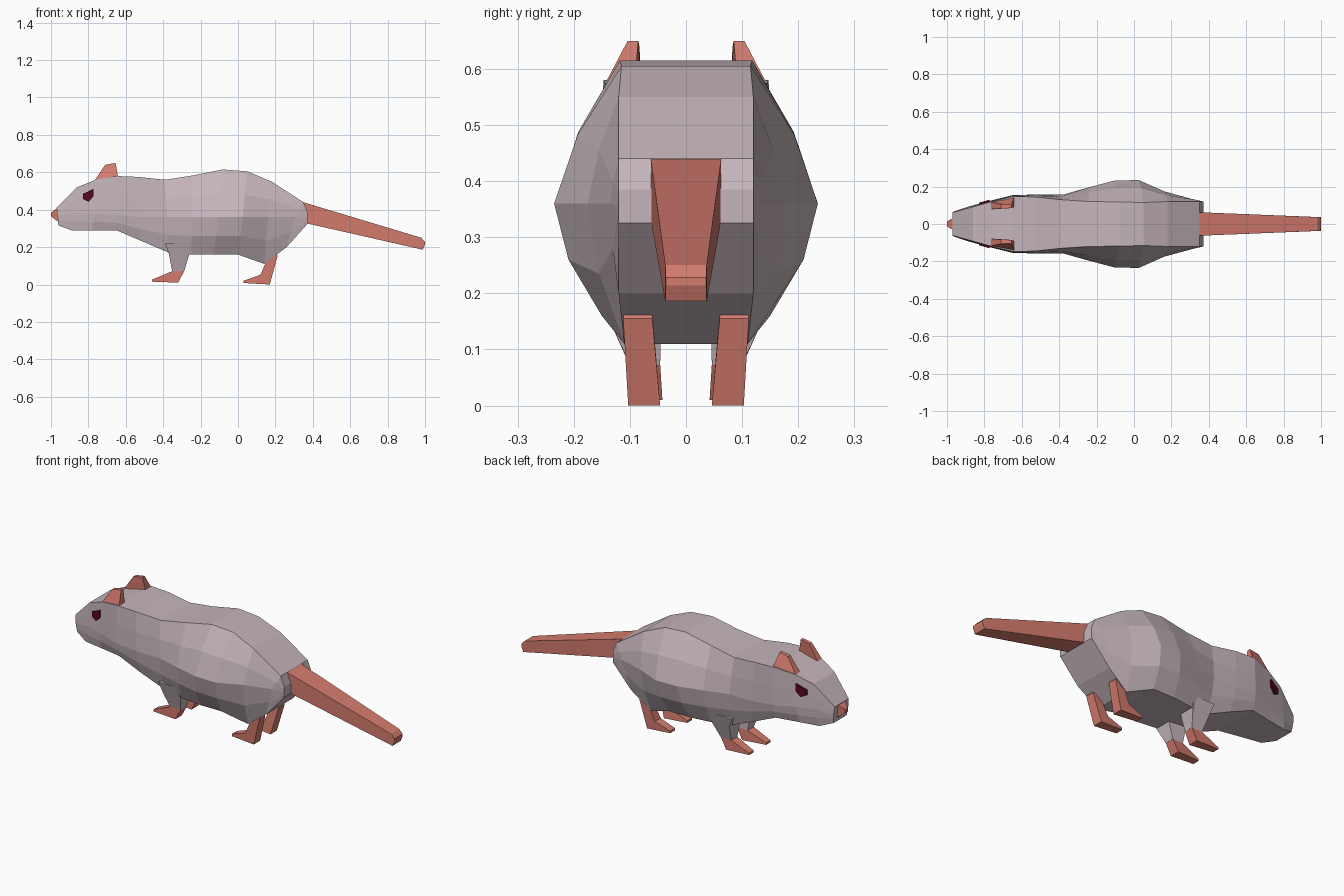
import bpy, bmesh


def material(name, rgb):
    m = bpy.data.materials.new(name)
    m.diffuse_color = (*rgb, 1)
    return m


FUR = material("lilac_grey_fur", (0.56, 0.465, 0.50))
SKIN = material("pink_skin", (0.66, 0.20, 0.155))
EYE = material("dark_red_eye", (0.095, 0.002, 0.016))


def finish(name, bm, mat, mirror=False):
    bmesh.ops.recalc_face_normals(bm, faces=bm.faces)
    mesh = bpy.data.meshes.new(name)
    bm.to_mesh(mesh)
    bm.free()
    mesh.materials.append(mat)
    ob = bpy.data.objects.new(name, mesh)
    bpy.context.collection.objects.link(ob)
    if mirror:
        mod = ob.modifiers.new("mirror", 'MIRROR')
        mod.use_axis = (False, True, False)
    return ob


def loft(name, rings, mat, mirror=False):
    """Skin a list of equal-length point rings and cap both ends."""
    bm = bmesh.new()
    vs = [[bm.verts.new(p) for p in ring] for ring in rings]
    n = len(vs[0])
    for a, b in zip(vs, vs[1:]):
        for i in range(n):
            j = (i + 1) % n
            bm.faces.new((a[i], a[j], b[j], b[i]))
    bm.faces.new(vs[0])
    bm.faces.new(vs[-1])
    return finish(name, bm, mat, mirror)


def slab(name, pts, mat):
    """Mirrored slab from a side profile of (x, z, y_inner, y_outer)."""
    return loft(name, [[(x, yi, z) for x, z, yi, yo in pts],
                       [(x, yo, z) for x, z, yi, yo in pts]], mat, True)


# Body: top (x, z, half width), middle (z, half width), bottom (x, z, half width)
SECTIONS = [
    (-.97, .41, .062, .365, .066, -.96, .315, .058),
    (-.86, .52, .092, .385, .096, -.89, .29, .085),
    (-.76, .56, .12, .38, .124, -.78, .29, .105),
    (-.65, .58, .147, .37, .154, -.65, .29, .13),
    (-.53, .575, .145, .36, .158, -.51, .23, .13),
    (-.39, .56, .13, .36, .157, -.37, .17, .12),
    (-.24, .583, .12, .36, .195, -.25, .16, .135),
    (-.08, .615, .118, .36, .232, -.13, .16, .15),
    (.05, .605, .115, .36, .235, 0, .16, .15),
    (.18, .55, .12, .36, .175, .14, .11, .11),
    (.35, .44, .12, .36, .135, .26, .20, .12),
    (.372, .385, .12, .355, .12, .372, .325, .12),
]


def body_ring(xt, zt, wt, zm, wm, xb, zb, wb):
    xm = (xt + xb) / 2
    half = [
        (xt, wt, zt),
        ((xt + xm) / 2, (wt + wm) / 2 + .15 * abs(wm - wt), (zt + zm) / 2),
        (xm, wm, zm),
        ((xb + xm) / 2, (wb + wm) / 2 + .2 * abs(wm - wb), (zb + zm) / 2),
        (xb, wb, zb),
    ]
    return half + [(x, -y, z) for x, y, z in reversed(half)]


loft("body", [body_ring(*s) for s in SECTIONS], FUR)


# Tail and nose: tapered boxes
def box_ring(xt, zt, xb, zb, w):
    return [(xt, w, zt), (xt, -w, zt), (xb, -w, zb), (xb, w, zb)]


loft("tail", [box_ring(.345, .441, .345, .332, .063),
              box_ring(.98, .25, .988, .186, .037),
              box_ring(1.0, .228, 1.0, .214, .036)], SKIN)
loft("nose", [box_ring(-.955, .415, -.955, .335, .034),
              box_ring(-.98, .40, -.975, .345, .026),
              box_ring(-1.0, .383, -1.0, .365, .012)], SKIN)

# Ears: leaning inward, thin at the top
slab("ears", [(-.77, .55, .078, .118), (-.71, .64, .083, .106),
              (-.655, .65, .085, .104), (-.64, .57, .092, .146)], SKIN)

# Eyes: small hexagons set into the sides of the head
EYE_PROFILE = [(-.83, .485), (-.805, .495), (-.772, .512), (-.772, .472),
               (-.80, .442), (-.83, .458)]
slab("eyes", [(x, z, .095, .122 + .28 * (x + .8)) for x, z in EYE_PROFILE], EYE)

# Front legs: furry upper part and pink foot
slab("front_upper_legs", [(-.39, .22, .045, .15), (-.37, .165, .045, .142),
                          (-.352, .07, .046, .10), (-.287, .072, .046, .10),
                          (-.26, .165, .045, .142), (-.26, .22, .045, .15)], FUR)
slab("front_feet", [(-.352, .071, .046, .10), (-.46, .026, .055, .095),
                    (-.46, .015, .055, .095), (-.32, .01, .042, .10),
                    (-.287, .073, .046, .10)], SKIN)

# Hind legs: pink, wedge shaped with a long toe
slab("hind_legs", [(.14, .16, .062, .108), (.145, .11, .06, .108),
                   (.12, .052, .054, .105), (.03, .02, .054, .098),
                   (.03, .008, .054, .098), (.17, 0, .046, .103),
                   (.212, .155, .06, .112), (.19, .19, .062, .108)], SKIN)
